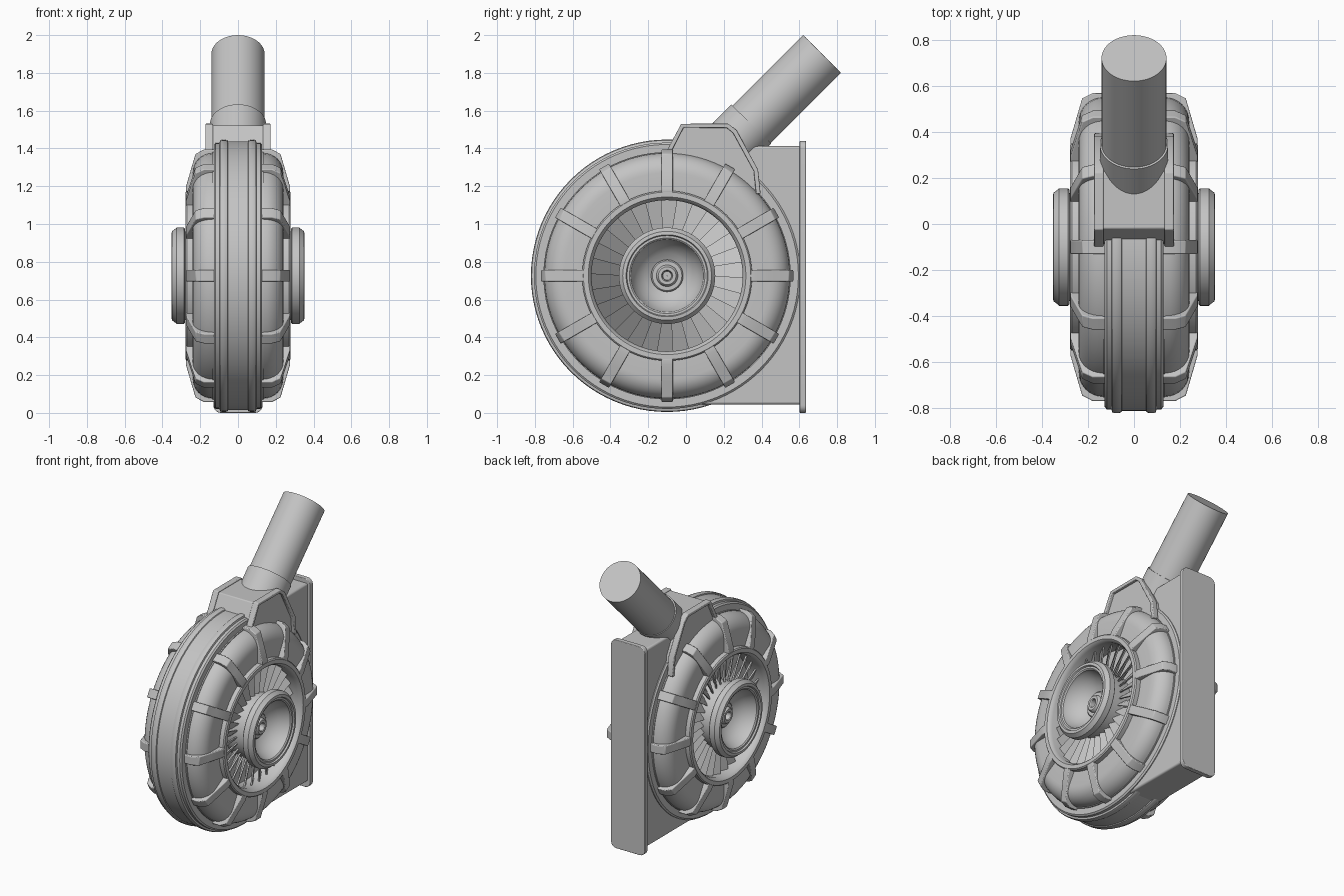
import bpy, bmesh, math
from mathutils import Vector, Matrix

if "Cube" in bpy.data.objects:
    bpy.data.objects.remove(bpy.data.objects["Cube"], do_unlink=True)

CY, CZ = -0.10, 0.726      # fan axis, running along x

metal = bpy.data.materials.new("plain grey")
metal.use_nodes = True
GREY = (0.55, 0.55, 0.55, 1)
metal.diffuse_color = GREY
metal.node_tree.nodes["Principled BSDF"].inputs["Base Color"].default_value = GREY


def finish(name, bm, mirror=False, bevel=0, angle=30):
    bmesh.ops.recalc_face_normals(bm, faces=bm.faces)
    mesh = bpy.data.meshes.new(name)
    bm.to_mesh(mesh)
    bm.free()
    obj = bpy.data.objects.new(name, mesh)
    bpy.context.collection.objects.link(obj)
    mesh.materials.append(metal)
    if bevel:
        mod = obj.modifiers.new("soft edges", 'BEVEL')
        mod.width, mod.segments, mod.limit_method = bevel, 3, 'ANGLE'
    if mirror:
        mod = obj.modifiers.new("both sides", 'MIRROR')
        mod.use_clip = False
    bpy.ops.object.select_all(action='DESELECT')
    obj.select_set(True)
    bpy.context.view_layer.objects.active = obj
    bpy.ops.object.shade_smooth_by_angle(angle=math.radians(angle))
    return obj


def polar(r, x, a):
    return (x, CY + r * math.cos(a), CZ + r * math.sin(a))


def lathe(name, profile, closed=True, mirror=True, steps=96):
    """Turn (radius, x) points about the fan axis."""
    bm = bmesh.new()
    rings = [[bm.verts.new(polar(r, x, math.tau * i / steps)) for r, x in profile]
             for i in range(steps)]
    n = len(profile)
    for i in range(steps):
        a, b = rings[i], rings[(i + 1) % steps]
        for j in range(n if closed else n - 1):
            k = (j + 1) % n
            bm.faces.new((a[j], a[k], b[k], b[j]))
    return finish(name, bm, mirror)


def prism(bm, pts, x0, x1):
    """Extrude a (y, z) outline along x."""
    lo = [bm.verts.new((x0, y, z)) for y, z in pts]
    hi = [bm.verts.new((x1, y, z)) for y, z in pts]
    bm.faces.new(lo)
    bm.faces.new(hi)
    for i in range(len(pts)):
        j = (i + 1) % len(pts)
        bm.faces.new((lo[i], lo[j], hi[j], hi[i]))


def arc(r, x, rad, steps=8):
    """Quarter round from the outer wall to the side face."""
    return [(r + rad * math.cos(math.pi / 2 * i / steps),
             x + rad * math.sin(math.pi / 2 * i / steps)) for i in range(steps + 1)]


# Central band with two raised beads
half = [(0.711, 0.0), (0.711, 0.052), (0.717, 0.055), (0.721, 0.065), (0.721, 0.085),
        (0.717, 0.095), (0.705, 0.098), (0.705, 0.118), (0.695, 0.127), (0.60, 0.127)]
lathe("rim_band", half, closed=False)

# Rounded side shell with the intake recess
shell = [(0.655, 0.10), (0.655, 0.135)] + arc(0.545, 0.135, 0.105) + \
        [(0.45, 0.24), (0.45, 0.27), (0.443, 0.277), (0.417, 0.277), (0.41, 0.27),
         (0.40, 0.25), (0.40, 0.10)]
lathe("side_shell", shell)

# Strap ribs wrapped over each shell
bm = bmesh.new()
outer = [(0.668, 0.10), (0.668, 0.18), (0.645, 0.225), (0.56, 0.25), (0.47, 0.276), (0.44, 0.276)]
inner = [(0.44, 0.20), (0.52, 0.20), (0.60, 0.16), (0.63, 0.10)]
for k in range(12):
    a = math.tau * k / 12
    u = Vector((0, math.cos(a), math.sin(a)))
    side = Vector((0, -math.sin(a), math.cos(a))) * 0.03
    ends = []
    for s in (-1, 1):
        vs = [bm.verts.new(Vector((x, CY, CZ)) + u * r + side * s) for r, x in outer + inner]
        bm.faces.new(vs)
        ends.append(vs)
    n = len(ends[0])
    for i in range(n):
        j = (i + 1) % n
        bm.faces.new((ends[0][i], ends[0][j], ends[1][j], ends[1][i]))
finish("shell_ribs", bm, mirror=True, bevel=0.005)

# Recess floor behind the blades
lathe("recess_floor", [(0.05, 0.13), (0.42, 0.13), (0.42, 0.11), (0.05, 0.11)])

# Pitched, overlapping intake blades
bm = bmesh.new()
BLADES = 30
for k in range(BLADES):
    a0 = math.tau * k / BLADES
    a1 = a0 + math.tau / BLADES * 1.08
    top = [polar(0.19, 0.215, a0), polar(0.405, 0.215, a0 - 0.03),
           polar(0.405, 0.165, a1 - 0.03), polar(0.19, 0.165, a1)]
    upper = [bm.verts.new(p) for p in top]
    lower = [bm.verts.new((p[0] - 0.012, p[1], p[2])) for p in top]
    bm.faces.new(upper)
    bm.faces.new(lower)
    for i in range(4):
        j = (i + 1) % 4
        bm.faces.new((upper[i], upper[j], lower[j], lower[i]))
finish("intake_blades", bm, mirror=True)

# Stepped hub with a conical dish
lathe("hub", [(0.215, 0.12), (0.215, 0.265), (0.235, 0.28), (0.248, 0.28), (0.255, 0.287),
              (0.255, 0.325), (0.248, 0.333), (0.235, 0.35), (0.217, 0.352), (0.212, 0.342),
              (0.20, 0.342), (0.192, 0.335), (0.188, 0.315), (0.16, 0.265), (0.12, 0.225),
              (0.075, 0.205), (0.075, 0.12)])

# Small boss with a centre hole
lathe("hub_boss", [(0.085, 0.15), (0.085, 0.225), (0.078, 0.232), (0.057, 0.232), (0.052, 0.25),
                   (0.047, 0.255), (0.03, 0.255), (0.026, 0.25), (0.023, 0.21), (0.001, 0.21),
                   (0.001, 0.15)], steps=48)

# Outlet duct and its end flange
bm = bmesh.new()
prism(bm, [(0.0, 0.045), (0.61, 0.045), (0.61, 1.412), (0.12, 1.412), (0.0, 1.30)], -0.112, 0.112)
finish("outlet_duct", bm, bevel=0.012)

bm = bmesh.new()
corners = []
W, H, R = 0.13, 0.72, 0.04
for q, (sx, sz) in enumerate(((1, 1), (-1, 1), (-1, -1), (1, -1))):
    for i in range(7):
        a = math.pi / 2 * (q + i / 6)
        corners.append((sx * (W - R) + R * math.cos(a), H + sz * (H - R) + R * math.sin(a)))
face = bm.faces.new([bm.verts.new((x, 0.602, z)) for x, z in corners])
grown = bmesh.ops.extrude_face_region(bm, geom=[face])
bmesh.ops.translate(bm, vec=(0, 0.033, 0),
                    verts=[v for v in grown["geom"] if isinstance(v, bmesh.types.BMVert)])
finish("outlet_flange", bm, bevel=0.004)

# Saddle bracket under the pipe, with a raised lip round each side
path = [(-0.10, 1.37), (-0.02, 1.522), (0.22, 1.522), (0.26, 1.49), (0.372, 1.285), (0.385, 1.16)]
bm = bmesh.new()
prism(bm, path + [(0.20, 1.10), (0.0, 1.10)], -0.152, 0.152)
finish("pipe_saddle", bm, bevel=0.006)

bm = bmesh.new()
mid = Vector((0.13, 1.20))
pts = [Vector(p) for p in path]
inset, outset = [], []
for i, p in enumerate(pts):
    d0 = (p - pts[max(i - 1, 0)]).normalized()
    d1 = (pts[min(i + 1, len(pts) - 1)] - p).normalized()
    t = (d0 + d1).normalized()
    normal = Vector((-t.y, t.x))
    outset.append(tuple(p + normal * 0.010))
    inset.append(tuple(p - normal * 0.014))
prism(bm, outset + inset[::-1], 0.132, 0.173)
finish("saddle_lip", bm, mirror=True, bevel=0.005)


# Angled pipe and its collar
def pipe(name, start, end, radius):
    a, b = Vector((0, *start)), Vector((0, *end))
    bm = bmesh.new()
    turn = (b - a).to_track_quat('Z', 'Y').to_matrix().to_4x4()
    bmesh.ops.create_cone(bm, cap_ends=True, segments=64, radius1=radius, radius2=radius,
                          depth=(b - a).length, matrix=Matrix.Translation((a + b) / 2) @ turn)
    finish(name, bm)


pipe("pipe", (0.22, 1.40), (0.72, 1.90), 0.141)
pipe("pipe_collar", (0.15, 1.33), (0.345, 1.53), 0.148)
